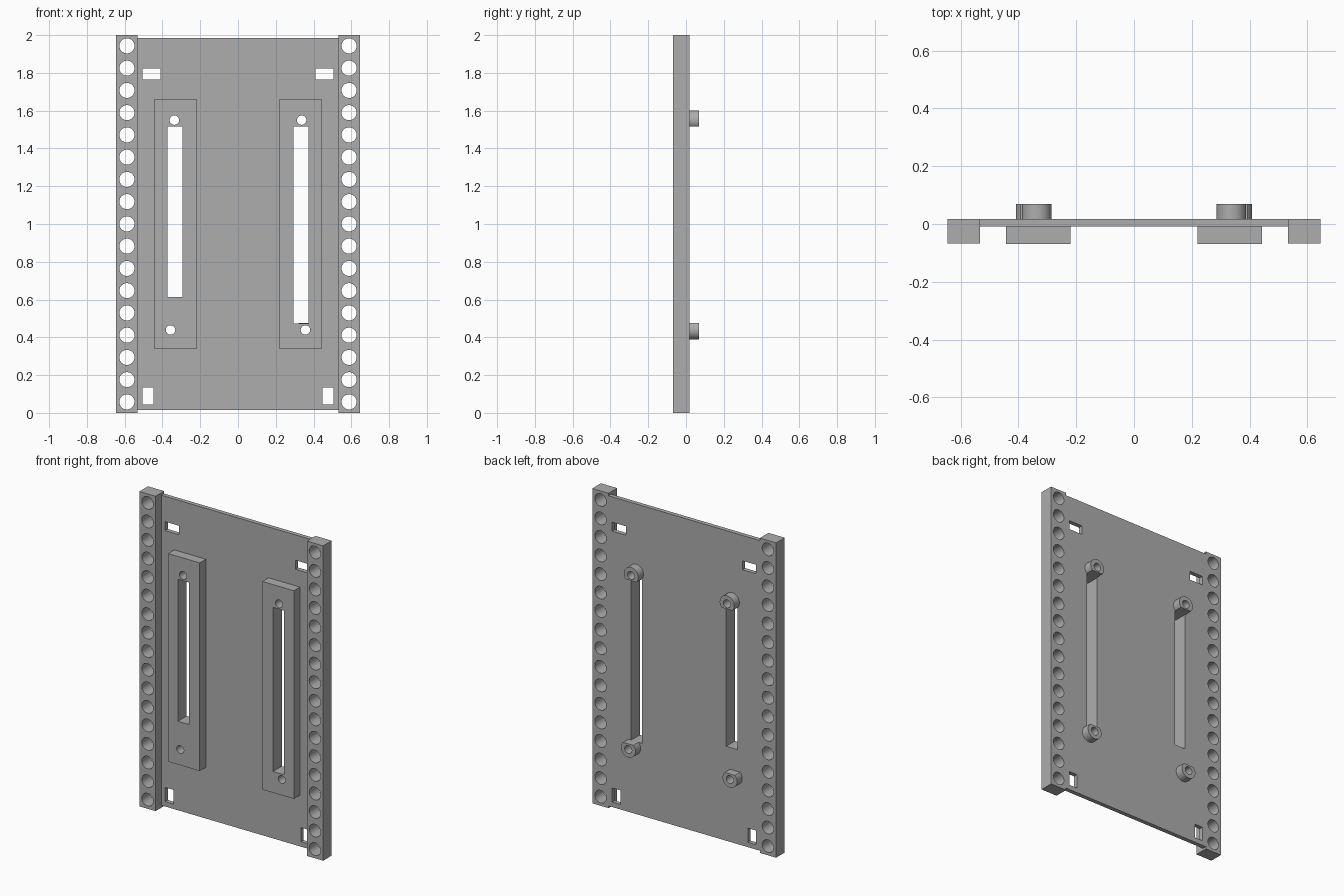
import bpy
import bmesh
import math

if "Cube" in bpy.data.objects:
    bpy.data.objects.remove(bpy.data.objects["Cube"], do_unlink=True)

grey = bpy.data.materials.new("plain_grey")
grey.use_nodes = True
grey.diffuse_color = (0.42, 0.42, 0.42, 1)
grey.node_tree.nodes["Principled BSDF"].inputs["Base Color"].default_value = (0.42, 0.42, 0.42, 1)

BACK, PLATE_FRONT, RAIL_FRONT, PAD_FRONT, BOSS_BACK = 0.018, -0.009, -0.068, -0.07, 0.07
SLOT_TOP = 1.516
LOW_FLAT = 0.475


# Outlines in the x-z plane
def rect(x0, x1, z0, z1):
    return [(x0, z0), (x1, z0), (x1, z1), (x0, z1)]


def circle(x, z, r, n=32):
    steps = [2 * math.pi * i / n for i in range(n)]
    return [(x + r * math.cos(a), z + r * math.sin(a)) for a in steps]


def flat_circle(x, z, r, drop, side, n=36):
    # Circle with one side cut flat, side = -1 below or +1 above
    half = math.acos(drop / r)
    start = side * math.pi / 2 + half
    sweep = 2 * (math.pi - half)
    angles = [start + sweep * i / n for i in range(n + 1)]
    return [(x + r * math.cos(a), z + r * math.sin(a)) for a in angles]


def prisms(name, outlines, y0, y1):
    bm = bmesh.new()
    for outline in outlines:
        face = bm.faces.new([bm.verts.new((x, y0, z)) for x, z in outline])
        ext = bmesh.ops.extrude_face_region(bm, geom=[face])
        moved = [v for v in ext["geom"] if isinstance(v, bmesh.types.BMVert)]
        bmesh.ops.translate(bm, verts=moved, vec=(0, y1 - y0, 0))
    bmesh.ops.recalc_face_normals(bm, faces=bm.faces)
    mesh = bpy.data.meshes.new(name)
    bm.to_mesh(mesh)
    bm.free()
    mesh.materials.append(grey)
    obj = bpy.data.objects.new(name, mesh)
    bpy.context.collection.objects.link(obj)
    return obj


def part(name, outline, y0, y1, holes):
    obj = prisms(name, [outline], y0, y1)
    cutter = prisms(name + "_cutter", holes, -0.3, 0.3)
    cutter.hide_render = True
    mod = obj.modifiers.new("openings", "BOOLEAN")
    mod.operation = "DIFFERENCE"
    mod.solver = "EXACT"
    mod.object = cutter
    bpy.ops.object.select_all(action="DESELECT")
    obj.select_set(True)
    bpy.context.view_layer.objects.active = obj
    bpy.ops.object.modifier_apply(modifier=mod.name)
    bpy.data.objects.remove(cutter, do_unlink=True)
    bpy.ops.object.shade_smooth_by_angle(angle=math.radians(30))
    return obj


plate_holes = []
for side, s, slot_bottom in (("right", -1, 0.614), ("left", 1, 0.474)):
    # Perforated side rail
    rail_holes = [circle(s * 0.588, 0.058 + i * 0.1178, 0.04) for i in range(17)]
    part(side + "_rail", rect(*sorted((s * 0.532, s * 0.646)), 0, 2),
         RAIL_FRONT, BACK, rail_holes)

    # Raised pad with its long slot and two screw holes
    screws = [(s * 0.337, 1.55), (s * 0.357, 0.439)]
    openings = [rect(*sorted((s * 0.295, s * 0.373)), slot_bottom, SLOT_TOP)]
    openings += [circle(x, z, 0.025) for x, z in screws]
    part(side + "_pad", rect(*sorted((s * 0.22, s * 0.442)), 0.339, 1.661),
         PAD_FRONT, PLATE_FRONT, openings)
    plate_holes += openings

    # Screw bosses on the back, flattened towards the slot
    for level, (x, z), flat, toward in (("upper", screws[0], SLOT_TOP, -1),
                                        ("lower", screws[1], LOW_FLAT, 1)):
        part(f"{side}_{level}_boss", flat_circle(x, z, 0.051, abs(z - flat), toward),
             BACK, BOSS_BACK, [circle(x, z, 0.025)])

    # Corner tie slots
    plate_holes.append(rect(*sorted((s * 0.41, s * 0.506)), 1.766, 1.823))
    plate_holes.append(rect(*sorted((s * 0.448, s * 0.506)), 0.045, 0.135))

part("back_plate", rect(-0.532, 0.532, 0.014, 1.984), PLATE_FRONT, BACK, plate_holes)
